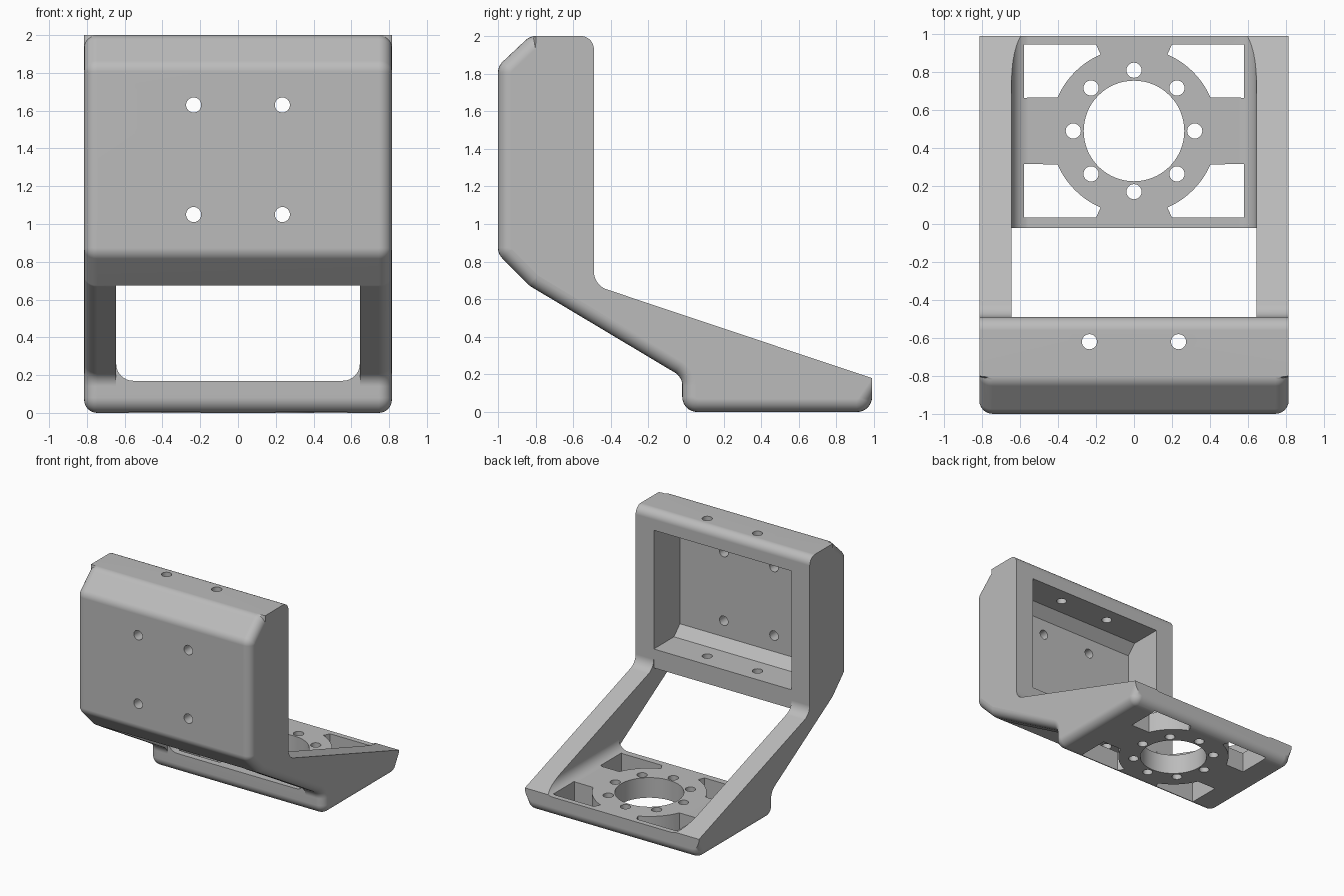
import bpy, bmesh, math
from mathutils import Vector

if "Cube" in bpy.data.objects:
    bpy.data.objects.remove(bpy.data.objects["Cube"])

HALF_W, INNER_W = 0.815, 0.645
PLATE_TOP, BOX_FLOOR, BOX_BACK = 0.17, 0.675, -0.49
RING_Y, HOLE_R, HOLE_X = 0.49, 0.04, 0.235


def rounded(corners, steps=8):
    """Turn (u, v, radius) corners into an outline with filleted corners."""
    out = []
    for i, (u, v, r) in enumerate(corners):
        p = Vector((u, v))
        if r == 0:
            out.append(p)
            continue
        a = (Vector(corners[i - 1][:2]) - p).normalized()
        b = (Vector(corners[(i + 1) % len(corners)][:2]) - p).normalized()
        half = a.angle(b) / 2
        c = p + (a + b).normalized() * r / math.sin(half)
        t = r / math.tan(half)
        v0, v1 = p + a * t - c, p + b * t - c
        sweep = math.pi - 2 * half
        for k in range(steps + 1):
            f = k / steps
            out.append(c + (v0 * math.sin((1 - f) * sweep) + v1 * math.sin(f * sweep)) / math.sin(sweep))
    return out


def circle(u, v, r, n=24):
    return [(u + r * math.cos(math.tau * k / n), v + r * math.sin(math.tau * k / n)) for k in range(n)]


def rect(u0, u1, v0, v1):
    return [(u0, v0), (u1, v0), (u1, v1), (u0, v1)]


def prism(name, outline, axis, lo, hi):
    """Extrude an outline along an axis; the outline uses the other two axes in order."""
    def place(p, d):
        co = list(p)
        co.insert("xyz".index(axis), d)
        return co
    bm = bmesh.new()
    face = bm.faces.new([bm.verts.new(place(p, lo)) for p in outline])
    ext = bmesh.ops.extrude_face_region(bm, geom=[face])
    shift = Vector(place((0, 0), hi - lo))
    bmesh.ops.translate(bm, vec=shift, verts=[g for g in ext["geom"] if isinstance(g, bmesh.types.BMVert)])
    bmesh.ops.recalc_face_normals(bm, faces=bm.faces)
    mesh = bpy.data.meshes.new(name)
    bm.to_mesh(mesh)
    bm.free()
    obj = bpy.data.objects.new(name, mesh)
    bpy.context.collection.objects.link(obj)
    return obj


# Bracket body: side profile across the full width
profile = rounded([
    (-1, 0.84, 0.08), (-1, 1.84, 0.08), (-0.83, 2, 0.08), (BOX_BACK, 2, 0.07),
    (BOX_BACK, 0.675, 0.1), (0.99, 0.18, 0), (0.99, 0, 0.08),
    (-0.02, 0, 0.08), (-0.02, 0.186, 0.08), (-0.83, 0.67, 0.06)])
bracket = prism("bracket", profile, "x", -HALF_W, HALF_W)

# Round the side edges along the front and underside
bm = bmesh.new()
bm.from_mesh(bracket.data)
edges = []
for e in bm.edges:
    walls = [f for f in e.link_faces if abs(f.normal.x) < 0.5]
    if len(walls) == 1 and min(walls[0].normal.y, walls[0].normal.z) < -0.05:
        edges.append(e)
bmesh.ops.bevel(bm, geom=edges, offset=0.07, offset_type='OFFSET', segments=6,
                profile=0.5, affect='EDGES', clamp_overlap=False)
bmesh.ops.recalc_face_normals(bm, faces=bm.faces)
bm.to_mesh(bracket.data)
bm.free()

# Space between the arms, with fillets down to the base plate
cutters = [
    prism("arm_gap_cut", rounded([(-INNER_W, PLATE_TOP, 0.09), (INNER_W, PLATE_TOP, 0.09),
                                  (INNER_W, BOX_FLOOR, 0), (-INNER_W, BOX_FLOOR, 0)]), "y", -1.1, 1.1),
    prism("front_gap_cut", rect(BOX_BACK, -0.02, 0.1, 1), "x", -INNER_W, INNER_W),
]

# Box cavity, open at the back, with chamfers beside the front wall
cavity = [(-0.4, 0.835), (-0.76, 0.835), (-0.84, 0.915), (-0.84, 1.76), (-0.76, 1.84), (-0.4, 1.84)]
cutters.append(prism("cavity_cut", cavity, "x", -INNER_W, INNER_W))

# Screw holes in the box
for x in (-HOLE_X, HOLE_X):
    for z in (1.05, 1.63):
        cutters.append(prism("front_hole_cut", circle(x, z, HOLE_R), "y", -1.1, -0.7))
    for z in (0.75, 1.9):
        cutters.append(prism("wall_hole_cut", circle(x, -0.62, HOLE_R), "z", z - 0.2, z + 0.2))

# Centre bore and ring of screw holes in the base plate
cutters.append(prism("bore_cut", circle(0, RING_Y, 0.265, 64), "z", -0.1, 0.4))
for k in range(8):
    a = math.tau * k / 8
    cutters.append(prism("ring_hole_cut", circle(0.32 * math.cos(a), RING_Y + 0.32 * math.sin(a), HOLE_R),
                         "z", -0.1, 0.4))

# Four corner openings around the ring
arc = [math.radians(66.5 - 43 * k / 10) for k in range(11)]
corner = [(0.2, 0.455)] + [(0.44 * math.cos(a), 0.44 * math.sin(a)) for a in arc] + [(0.58, 0.175), (0.58, 0.455)]
for sx in (-1, 1):
    for sy in (-1, 1):
        cutters.append(prism("corner_cut", [(sx * u, RING_Y + sy * v) for u, v in corner], "z", -0.1, 0.4))

# Carve everything out and drop the cutters
for c in cutters:
    c.hide_render = True
    mod = bracket.modifiers.new(c.name, 'BOOLEAN')
    mod.operation, mod.solver, mod.object = 'DIFFERENCE', 'EXACT', c
bpy.context.view_layer.update()
carved = bpy.data.meshes.new_from_object(bracket.evaluated_get(bpy.context.evaluated_depsgraph_get()))
bracket.modifiers.clear()
bracket.data = carved
for c in cutters:
    bpy.data.objects.remove(c)

# Plain grey finish
grey = bpy.data.materials.new("light_grey")
grey.use_nodes = True
colour = (0.5, 0.5, 0.5, 1)
grey.diffuse_color = colour
grey.node_tree.nodes["Principled BSDF"].inputs["Base Color"].default_value = colour
bracket.data.materials.clear()
bracket.data.materials.append(grey)

# Smooth fillets, crisp edges
bpy.ops.object.select_all(action='DESELECT')
bracket.select_set(True)
bpy.context.view_layer.objects.active = bracket
bpy.ops.object.shade_smooth_by_angle(angle=math.radians(30))
weighted = bracket.modifiers.new("weighted_normals", 'WEIGHTED_NORMAL')
weighted.keep_sharp = True
